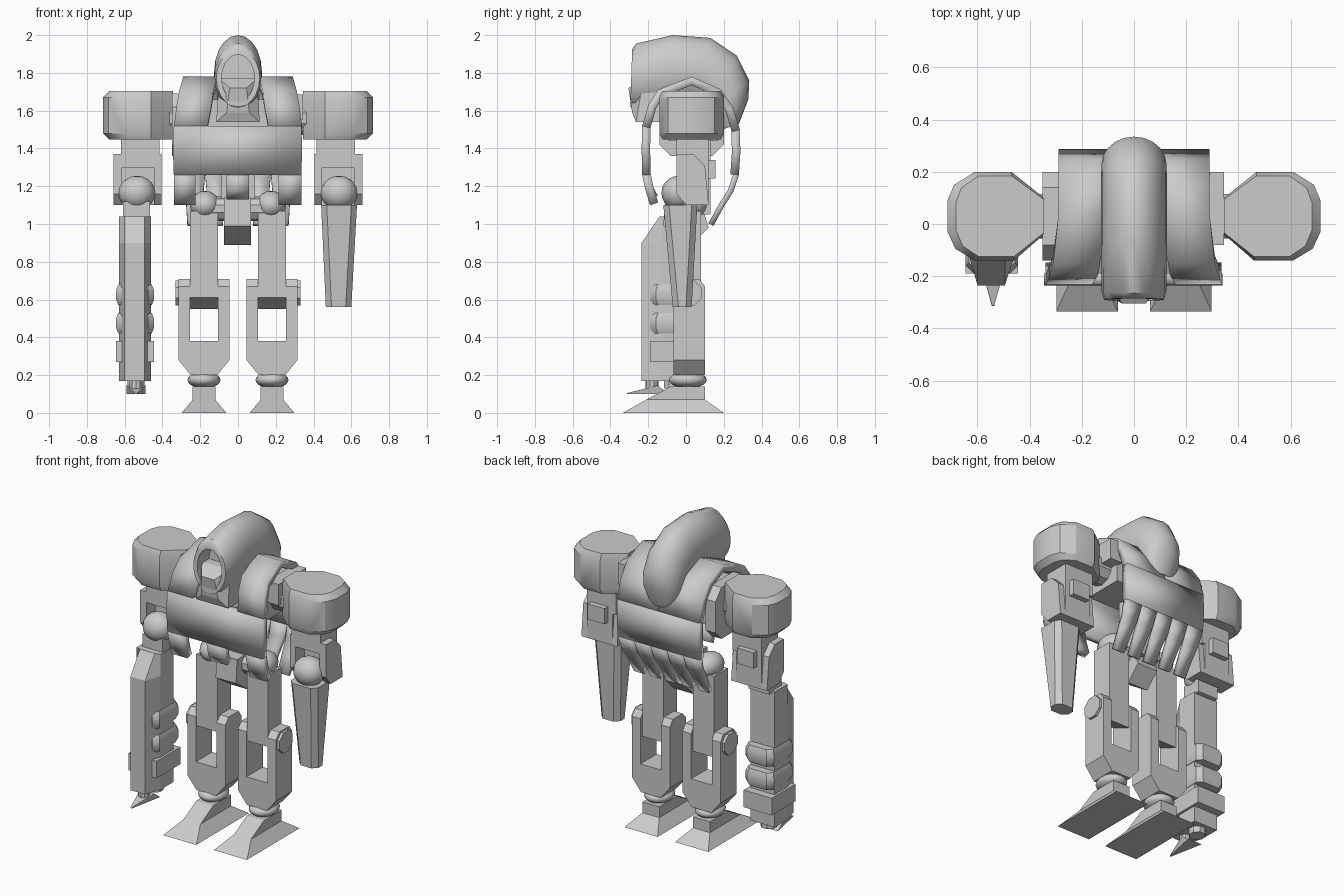
import bpy, bmesh, math
from mathutils import Vector, Matrix

if "Cube" in bpy.data.objects:
    bpy.data.objects.remove(bpy.data.objects["Cube"])


def finish(name, bm, smooth=None, closed=True):
    if closed:
        bmesh.ops.recalc_face_normals(bm, faces=bm.faces)
    me = bpy.data.meshes.new(name)
    bm.to_mesh(me)
    bm.free()
    ob = bpy.data.objects.new(name, me)
    bpy.context.collection.objects.link(ob)
    if smooth:
        bpy.ops.object.select_all(action='DESELECT')
        ob.select_set(True)
        bpy.context.view_layer.objects.active = ob
        bpy.ops.object.shade_smooth_by_angle(angle=math.radians(smooth))
    return ob


def loft_bm(rings, s=1):
    bm = bmesh.new()
    vs = [[bm.verts.new((s * p[0], p[1], p[2])) for p in r] for r in rings]
    n = len(vs[0])
    for a, b in zip(vs, vs[1:]):
        for i in range(n):
            j = (i + 1) % n
            bm.faces.new((a[i], a[j], b[j], b[i]))
    caps = [bm.faces.new(vs[0]), bm.faces.new(vs[-1])]
    return bm, caps


def loft(name, rings, s=1, smooth=None):
    return finish(name, loft_bm(rings, s)[0], smooth)


def rect(x0, x1, y0, y1, z):
    return [(x0, y0, z), (x1, y0, z), (x1, y1, z), (x0, y1, z)]


def box(name, x0, x1, y0, y1, z0, z1, s=1):
    return loft(name, [rect(x0, x1, y0, y1, z0), rect(x0, x1, y0, y1, z1)], s)


def side_prism(name, yz, x0, x1, s=1, smooth=None):
    return loft(name, [[(x, y, z) for y, z in yz] for x in (x0, x1)], s, smooth)


def ball(name, c, r, s=1):
    bm = bmesh.new()
    m = Matrix.Translation((s * c[0], c[1], c[2])) @ Matrix.Diagonal((*r, 1))
    bmesh.ops.create_uvsphere(bm, u_segments=16, v_segments=10, radius=1, matrix=m)
    return finish(name, bm, 40)


def cyl(name, a, b, r, n, s=1, r2=None):
    a, b = Vector((s * a[0], a[1], a[2])), Vector((s * b[0], b[1], b[2]))
    q = (b - a).to_track_quat('Z', 'Y')
    ring = lambda c, rad: [c + q @ Vector((rad * math.cos(math.tau * (i + .5) / n),
                                           rad * math.sin(math.tau * (i + .5) / n), 0)) for i in range(n)]
    return loft(name, [ring(a, r), ring(b, r if r2 is None else r2)])


def sheet(name, rows, t=.045):
    # rows of (y, z, x0, x1), running from front bottom over the top to back bottom
    bm = bmesh.new()
    vs = [(bm.verts.new((x0, y, z)), bm.verts.new((x1, y, z))) for y, z, x0, x1 in rows]
    for a, b in zip(vs, vs[1:]):
        bm.faces.new((a[0], a[1], b[1], b[0]))
    ob = finish(name, bm, 35, closed=False)
    m = ob.modifiers.new("thickness", 'SOLIDIFY')
    m.thickness, m.offset = t, -1
    return ob


# Hood: banana-shaped tube with a recessed front opening
stations = [((-.285, 1.925), (-.295, 1.62), .115), ((-.265, 1.955), (-.25, 1.60), .124),
            ((-.07, 2.0), (-.1, 1.62), .126), ((.13, 1.985), (0, 1.64), .126),
            ((.27, 1.89), (.08, 1.64), .126), ((.335, 1.76), (.12, 1.6), .125),
            ((.33, 1.66), (.15, 1.56), .12), ((.28, 1.53), (.19, 1.5), .08)]
rings = []
for (ty, tz), (by, bz), w in stations:
    rings.append([(w * math.cos(a), (ty + by) / 2 + (ty - by) / 2 * math.sin(a),
                   (tz + bz) / 2 + (tz - bz) / 2 * math.sin(a))
                  for a in [math.tau * i / 20 for i in range(20)]])
bm, caps = loft_bm(rings)
bm.normal_update()
bmesh.ops.inset_region(bm, faces=[caps[0]], thickness=.028)
ret = bmesh.ops.extrude_discrete_faces(bm, faces=[caps[0]])
bmesh.ops.translate(bm, verts=ret['faces'][0].verts, vec=(0, .12, 0))
finish("hood", bm, 40)

# Face block and its backing
loft("face", [[(-.06, -.285, 1.59), (.06, -.285, 1.59), (.045, -.305, 1.72), (-.045, -.305, 1.72)],
              [(-.115, -.265, 1.54), (.115, -.265, 1.54), (.1, -.225, 1.77), (-.1, -.225, 1.77)],
              [(-.115, -.1, 1.54), (.115, -.1, 1.54), (.1, -.1, 1.77), (-.1, -.1, 1.77)]])

# Chest armour: front panel with tabs, straps over the shoulders
sheet("chest_plate", [(-.232, 1.26, -.34, .335), (-.235, 1.4, -.345, .34), (-.232, 1.52, -.34, .335)])
for x0, x1, z in ((-.34, -.225, 1.1), (-.062, .058, 1.13), (.215, .335, 1.1)):
    sheet("chest_tab", [(-.19, z, x0, x1), (-.215, 1.18, x0, x1), (-.232, 1.26, x0, x1)])
prof = [(-.232, 1.52, .16, .338), (-.2, 1.63, .14, .325), (-.15, 1.71, .13, .31), (.03, 1.78, .11, .29),
        (.18, 1.715, .05, .29), (.25, 1.62, 0, .29), (.285, 1.5, 0, .29)]
sheet("strap_left", [(y, z, -b, -a) for y, z, a, b in prof])
sheet("strap_right", prof)

# Back armour with hanging fingers
sheet("back_plate", [(.285, 1.5, -.29, .29), (.288, 1.38, -.29, .29), (.28, 1.26, -.29, .29)])
for i in range(5):
    x0 = -.29 + i * .116
    x1 = x0 + .116
    sheet("back_finger", [(.28, 1.26, x0, x1), (.25, 1.17, x0 + .008, x1 - .008),
                          (.2, 1.09, x0 + .016, x1 - .016), (.145, .99, x0 + .022, x1 - .022)], .03)

# Inner frame and pelvis
box("spine", -.09, .09, -.03, .13, 1.05, 1.6)
box("upper_frame", -.27, .27, -.09, .17, 1.44, 1.66)
cyl("hip_bar", (-.18, 0, 1.08), (.18, 0, 1.08), .065, 10)
side_prism("pelvis", [(-.11, 1.14), (.07, 1.14), (.12, .98), (.03, .89), (-.12, .99)], -.075, .07)

# Shoulder sockets, different on each side
side_prism("shoulder_socket_left", [(-.14, 1.42), (-.08, 1.36), (.14, 1.36), (.2, 1.42), (.2, 1.62),
                                    (.14, 1.69), (-.08, 1.69), (-.14, 1.62)], -.35, -.28)
box("shoulder_socket_right", .26, .345, -.08, .2, 1.55, 1.685)

pad = [(.345, -.04), (.46, -.14), (.61, -.14), (.685, -.095), (.715, -.03),
       (.715, .09), (.69, .15), (.61, .2), (.47, .2), (.345, .1)]
knee = [(-.065, .38), (.1, .38), (.1, .67), (.07, .71), (-.03, .71), (-.065, .67)]
plate = [(-.05, 1.37), (.04, 1.37), (.1, 1.31), (.12, 1.1), (0, 1.1), (-.05, 1.16)]
for s, side in ((-1, "left"), (1, "right")):
    # Shoulder pad: polygon drum with chamfered rims
    ring = lambda k, z: [(.53 + (x - .53) * (k if x > .53 else 1), .03 + (y - .03) * (1 + k) / 2, z) for x, y in pad]
    loft("shoulder_pad_" + side, [ring(.82, 1.447), ring(1, 1.48), ring(1, 1.67), ring(.82, 1.705)], s, 32)
    cyl("shoulder_axle_" + side, (.2, .03, 1.56), (.4, .03, 1.56), .09, 10, s)
    # Upper arm fork with elbow ball
    box("upper_arm_" + side, .415, .62, -.05, .12, 1.3, 1.46, s)
    side_prism("arm_plate_inner_" + side, plate, .405, .445, s)
    side_prism("arm_plate_outer_" + side, plate, .615, .66, s)
    box("arm_back_" + side, .44, .62, .04, .12, 1.1, 1.31, s)
    box("arm_nub_" + side, .47, .59, .11, .155, 1.24, 1.34, s)
    ball("elbow_" + side, (.535, -.04, 1.165), (.098, .09, .09), s)
    # Leg: thigh, slotted shin, knee disc
    ball("hip_" + side, (.175, .01, 1.1), (.08, .1, .075), s)
    side_prism("thigh_" + side, [(-.06, 1.07), (.08, 1.07), (.08, .55), (-.06, .61)], .105, .255, s)
    side_prism("shin_inner_" + side, knee, .045, .106, s)
    side_prism("shin_outer_" + side, knee, .254, .315, s)
    shin = [(.045, .38), (.045, .28), (.11, .2), (.25, .2), (.315, .28), (.315, .38)]
    loft("shin_base_" + side, [[(x, y, z) for x, z in shin] for y in (-.065, .1)], s)
    cyl("knee_disc_" + side, (.3, .015, .635), (.332, .015, .635), .072, 8, s)
    # Ankle and foot
    ball("ankle_" + side, (.18, .01, .175), (.087, .1, .045), s)
    loft("foot_" + side, [rect(.062, .298, -.335, .2, 0), rect(.12, .24, -.21, .1, .07),
                          rect(.12, .24, -.08, .1, .14)], s)

# Right forearm: tapered eight-sided club
def octa(x0, x1, y0, y1, z, c):
    return [(x0 + c, y0, z), (x1 - c, y0, z), (x1, y0 + c, z), (x1, y1 - c, z),
            (x1 - c, y1, z), (x0 + c, y1, z), (x0, y1 - c, z), (x0, y0 + c, z)]
loft("forearm_right", [octa(.44, .63, -.12, .06, 1.1, .03), octa(.465, .6, -.07, .03, .56, .03)])

# Left forearm: long gun housing with bands, barrel and blade
box("gun_wrist", -.61, -.465, -.1, .03, 1.03, 1.12)
loft("gun_housing", [
    [(-.63, 0, z0) if k == 0 else (-.63, -.13, z0) if k == 1 else (-.6, y, z0) if k == 2
     else (-.495, y, z0) if k == 3 else (-.46, -.13, z0) if k == 4 else (-.46, 0, z0) for k in range(6)]
    for z0, y in ((.17, -.235), (.9, -.235), (1.04, -.14))])
for z in (.57, .42):
    loft("gun_band", [octa(-.645 + d, -.445 - d, -.19 + d, .06 - d, z + h, .03)
                      for d, h in ((.012, 0), (0, .03), (0, .08), (.012, .11))], 1, 40)
box("gun_band_low", -.645, -.445, -.19, .05, .27, .38)
cyl("gun_barrel", (-.54, -.18, .11), (-.54, -.18, .2), .035, 10)
cyl("gun_vent", (-.54, -.07, .13), (-.54, -.07, .2), .05, 8)
loft("gun_blade", [[(-.59, -.09, .1), (-.49, -.09, .1), (-.49, -.15, .145), (-.59, -.15, .145)],
                   [(-.545, -.315, .1), (-.535, -.315, .1), (-.535, -.31, .105), (-.545, -.31, .105)]])
